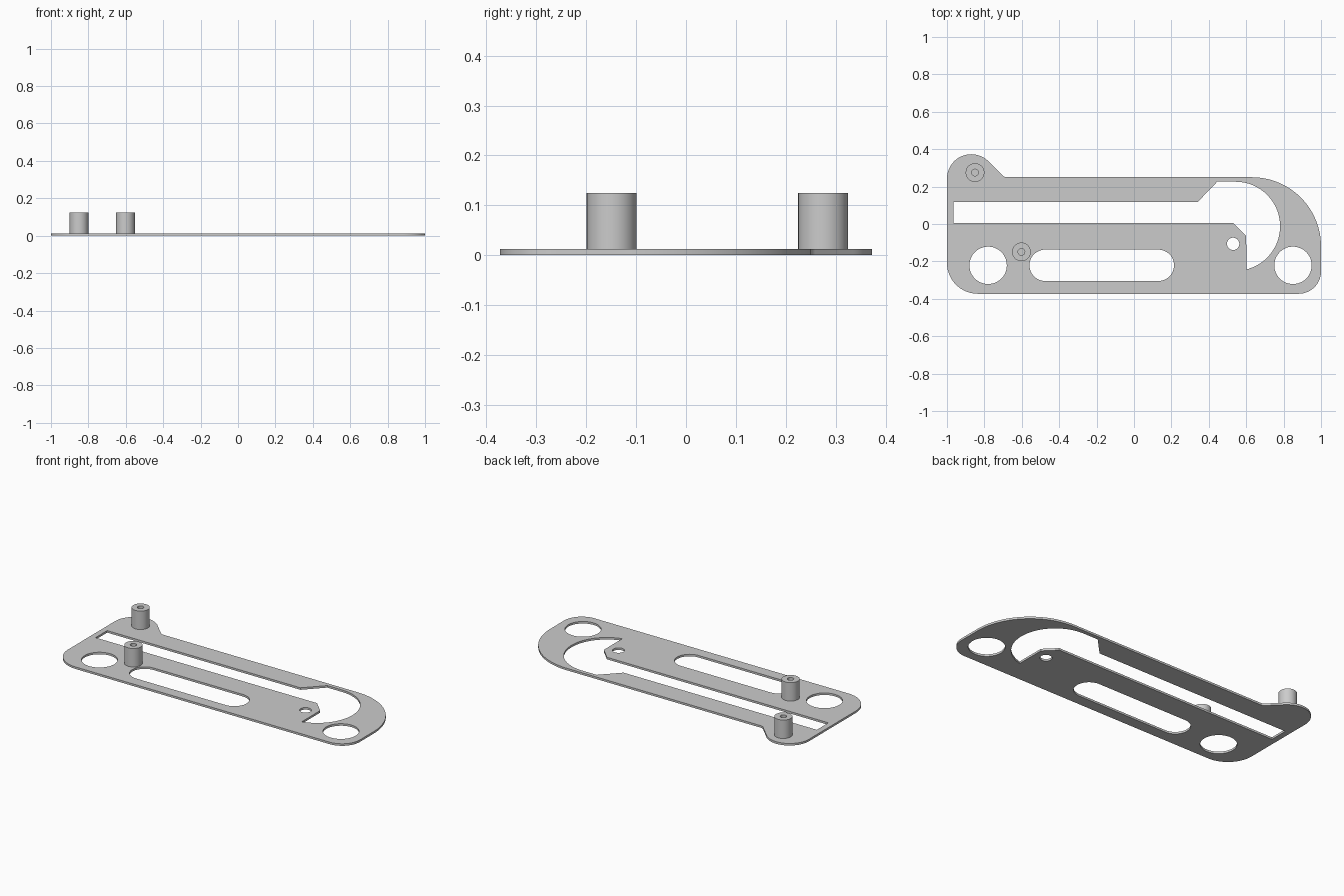
import bpy
import bmesh
from math import cos, sin, radians

if "Cube" in bpy.data.objects:
    bpy.data.objects.remove(bpy.data.objects["Cube"], do_unlink=True)

THICK = 0.0125
POST_TOP = 0.125

grey = bpy.data.materials.new("light_grey")
grey.use_nodes = True
colour = (0.6, 0.6, 0.6, 1)
grey.diffuse_color = colour
grey.node_tree.nodes["Principled BSDF"].inputs["Base Color"].default_value = colour


def arc(cx, cy, r, start, end, steps=24):
    """Points along an arc, angles in degrees."""
    angles = [radians(start + (end - start) * i / steps) for i in range(steps + 1)]
    return [(cx + r * cos(a), cy + r * sin(a)) for a in angles]


def circle(cx, cy, r):
    return arc(cx, cy, r, 0, 360, 48)[:-1]


def add_object(name, mesh):
    obj = bpy.data.objects.new(name, mesh)
    bpy.context.collection.objects.link(obj)
    mesh.materials.clear()
    mesh.materials.append(grey)
    bpy.ops.object.select_all(action="DESELECT")
    obj.select_set(True)
    bpy.context.view_layer.objects.active = obj
    bpy.ops.object.shade_smooth_by_angle(angle=radians(30))
    return obj


def flat_plate(name, loops, thickness):
    """Solid plate from an outer loop and hole loops."""
    curve = bpy.data.curves.new(name + "_profile", "CURVE")
    curve.dimensions = "2D"
    curve.fill_mode = "BOTH"
    curve.extrude = thickness / 2
    for loop in loops:
        spline = curve.splines.new("POLY")
        spline.points.add(len(loop) - 1)
        for point, (x, y) in zip(spline.points, loop):
            point.co = (x, y, 0, 1)
        spline.use_cyclic_u = True
    helper = bpy.data.objects.new(name + "_profile", curve)
    bpy.context.collection.objects.link(helper)
    bpy.context.view_layer.update()
    graph = bpy.context.evaluated_depsgraph_get()
    mesh = bpy.data.meshes.new_from_object(helper.evaluated_get(graph))
    bpy.data.objects.remove(helper, do_unlink=True)
    bm = bmesh.new()
    bm.from_mesh(mesh)
    bmesh.ops.translate(bm, verts=bm.verts, vec=(0, 0, thickness / 2))
    bmesh.ops.remove_doubles(bm, verts=bm.verts, dist=0.0001)
    bmesh.ops.recalc_face_normals(bm, faces=bm.faces)
    bm.to_mesh(mesh)
    bm.free()
    return add_object(name, mesh)


def hollow_post(name, x, y, outer=0.05, inner=0.018, sides=48):
    """Tube standing on the plate, its bore ending at the plate."""
    bm = bmesh.new()
    low = THICK / 2
    profile = [(outer, low), (outer, POST_TOP), (inner, POST_TOP), (inner, low)]
    rings = [[bm.verts.new((px, py, z)) for px, py in arc(x, y, r, 0, 360, sides)[:-1]]
             for r, z in profile]
    for k, ring in enumerate(rings):
        above = rings[(k + 1) % len(rings)]
        for i in range(sides):
            j = (i + 1) % sides
            bm.faces.new((ring[i], ring[j], above[j], above[i]))
    bmesh.ops.recalc_face_normals(bm, faces=bm.faces)
    mesh = bpy.data.meshes.new(name)
    bm.to_mesh(mesh)
    bm.free()
    return add_object(name, mesh)


# Outer edge, counter-clockwise from the front left-hand corner
outline = (
    arc(-0.835, -0.208, 0.165, 180, 270)
    + arc(0.88, -0.253, 0.12, 270, 360)
    + arc(0.63, -0.12, 0.37, 0, 90, 40)
    + arc(-0.68, 0.28, 0.03, 270, 225, 6)
    + arc(-0.87, 0.243, 0.13, 45, 180, 30)
)

# Long slot that opens into the large round window
window = (
    [(-0.965, 0.117), (0.34, 0.117), (0.445, 0.226)]
    + arc(0.543, -0.012, 0.238, 90, -76, 48)
    + [(0.6, -0.065), (0.53, 0.005), (-0.965, 0.005)]
)

# Rounded slot near the front edge
rounded_slot = (
    arc(-0.475, -0.221, 0.084, 90, 270)
    + arc(0.13, -0.221, 0.084, -90, 90)
)

holes = [circle(-0.78, -0.221, 0.1), circle(0.85, -0.221, 0.1), circle(0.53, -0.106, 0.033)]

flat_plate("base_plate", [outline, window, rounded_slot] + holes, THICK)

# Posts
hollow_post("back_post", -0.85, 0.275)
hollow_post("front_post", -0.602, -0.149)
